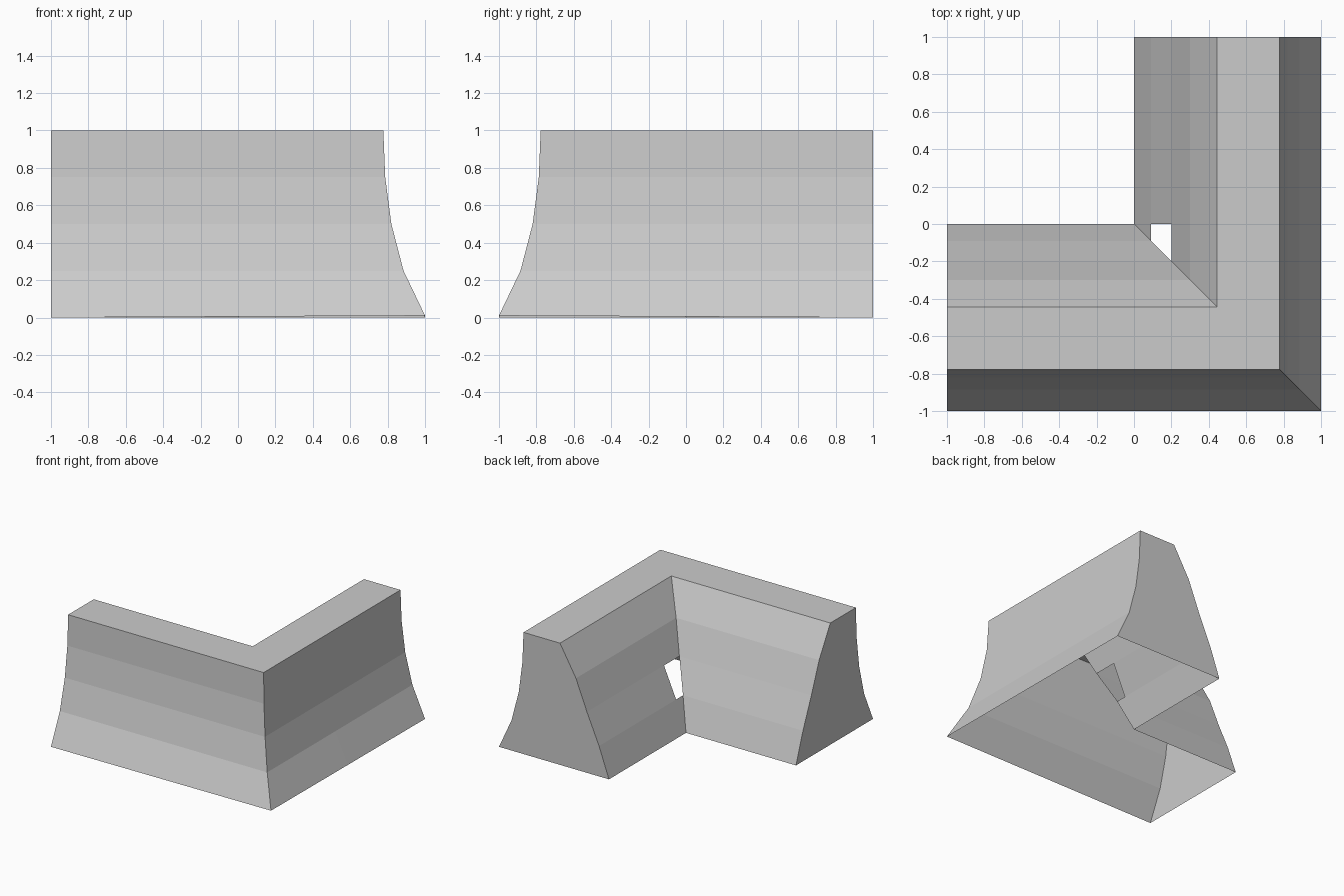
import bpy, bmesh

if "Cube" in bpy.data.objects:
    bpy.data.objects.remove(bpy.data.objects["Cube"])

# Wall cross-section: (offset from inner corner, height), inner foot over the top to outer foot
inner = [(0.0, 0.0), (0.09, 0.25), (0.20, 0.50), (0.30, 0.75), (0.445, 1.0)]
outer = [(0.777, 1.0), (0.787, 0.75), (0.82, 0.50), (0.885, 0.25), (1.0, 0.0)]
profile = inner + outer

# Stations along the L-shaped path: left end, mitred corner, start of back wing, back end
stations = [
    lambda d: (-1.0, -d, 0.0),
    lambda d: (d, -d, 0.01),
    lambda d: (d, 0.0, 0.005),
    lambda d: (d, 1.0, 0.0),
]

bm = bmesh.new()
rings = []
for place in stations:
    ring = []
    for i, (d, z) in enumerate(profile):
        x, y, lift = place(d)
        # The outer foot rises very slightly at the corner
        ring.append(bm.verts.new((x, y, z + (lift if i == len(profile) - 1 else 0))))
    rings.append(ring)

# Wall skin, open underneath, with one missing panel beside the inner corner
for s, (a, b) in enumerate(zip(rings, rings[1:])):
    for i in range(len(profile) - 1):
        if (s, i) == (1, 1):
            continue
        quad = []
        for v in (a[i], b[i], b[i + 1], a[i + 1]):
            # the inner foot of corner and wing start share one point
            if v is rings[2][0]:
                v = rings[1][0]
            if v not in quad:
                quad.append(v)
        bm.faces.new(quad)
bm.verts.remove(rings[2][0])

# End caps
bm.faces.new(rings[0])
bm.faces.new(rings[-1][::-1])
bm.normal_update()

# Make the top face up, so all faces point outwards
top = max(bm.faces, key=lambda f: f.calc_center_median().z)
bmesh.ops.recalc_face_normals(bm, faces=bm.faces[:])
if top.normal.z < 0:
    bmesh.ops.reverse_faces(bm, faces=bm.faces[:])

mesh = bpy.data.meshes.new("corner_wall")
bm.to_mesh(mesh)
bm.free()
bpy.context.collection.objects.link(bpy.data.objects.new("corner_wall", mesh))
